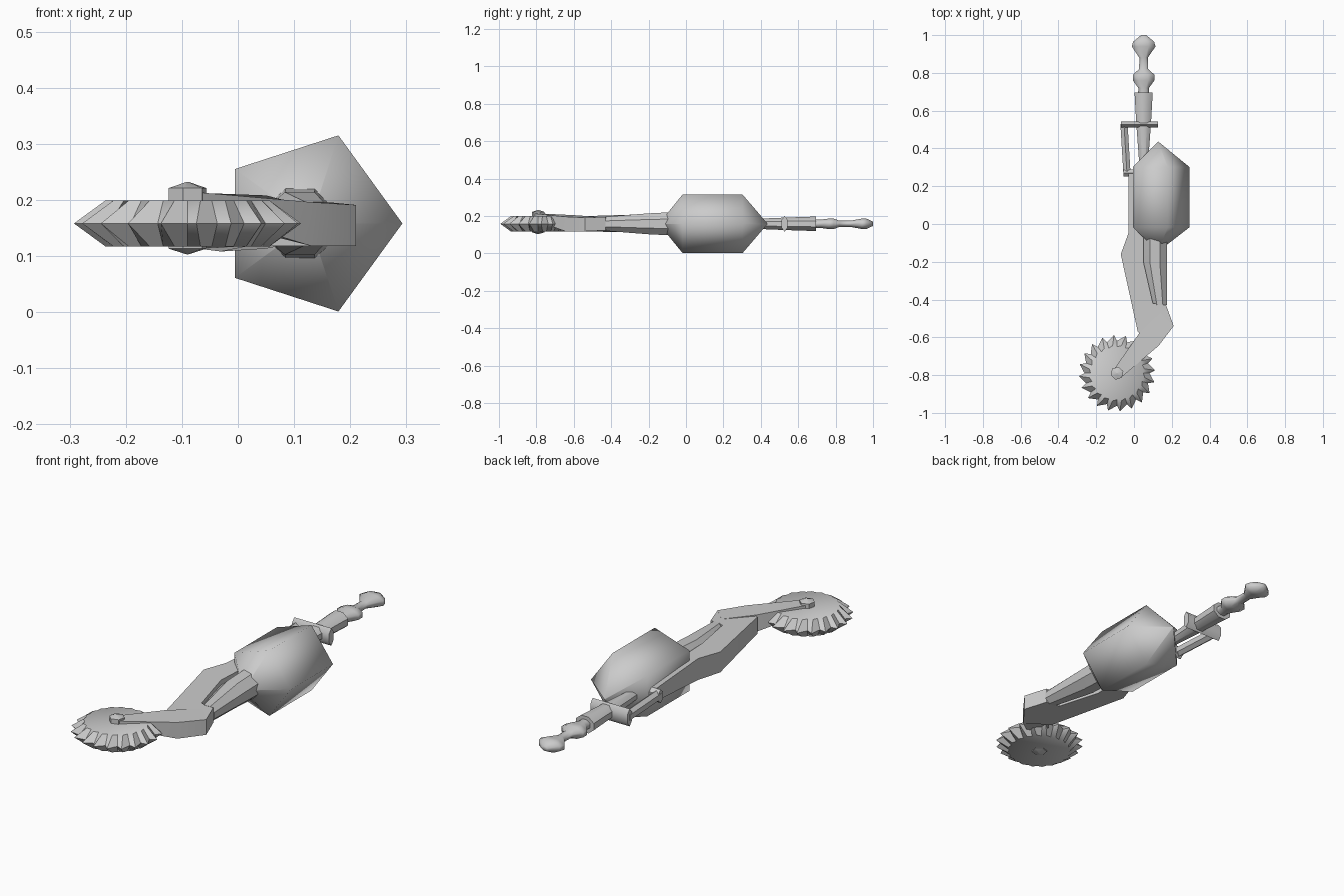
import bpy, bmesh, math
from mathutils import Vector

if "Cube" in bpy.data.objects:
    bpy.data.objects.remove(bpy.data.objects["Cube"])

Z = 0.158  # height of the weapon's middle plane
steel = bpy.data.materials.new("grey steel")
steel.diffuse_color = (0.6, 0.6, 0.6, 1)
steel.use_nodes = True
steel.node_tree.nodes["Principled BSDF"].inputs["Base Color"].default_value = steel.diffuse_color


def finish(name, bm, angle):
    bmesh.ops.recalc_face_normals(bm, faces=bm.faces)
    me = bpy.data.meshes.new(name)
    bm.to_mesh(me)
    bm.free()
    ob = bpy.data.objects.new(name, me)
    bpy.context.collection.objects.link(ob)
    me.materials.append(steel)
    bpy.ops.object.select_all(action='DESELECT')
    ob.select_set(True)
    bpy.context.view_layer.objects.active = ob
    bpy.ops.object.shade_smooth_by_angle(angle=math.radians(angle))
    return ob


def loft(name, rings, angle=40):
    """Skin equal-sized closed rings and cap the ends."""
    bm = bmesh.new()
    vs = [[bm.verts.new(p) for p in r] for r in rings]
    n = len(vs[0])
    for a, b in zip(vs, vs[1:]):
        for i in range(n):
            j = (i + 1) % n
            bm.faces.new((a[i], a[j], b[j], b[i]))
    bm.faces.new(vs[0])
    bm.faces.new(vs[-1])
    bmesh.ops.remove_doubles(bm, verts=bm.verts, dist=0.0001)
    return finish(name, bm, angle)


def ring_y(x, y, rx, rz, n, turn=0.0):
    return [(x + rx * math.cos(turn + math.tau * i / n), y,
             Z + rz * math.sin(turn + math.tau * i / n)) for i in range(n)]


def plate(name, pts, angle=40):
    """Outline of (x, y, half height below, half height above)."""
    return loft(name, [[(x, y, Z - lo) for x, y, lo, hi in pts],
                       [(x, y, Z + hi) for x, y, lo, hi in pts]], angle)


def rod(name, a, b, rx, rz, n=6):
    """Horizontal straight rod between two xy points."""
    a, b = Vector((*a, Z)), Vector((*b, Z))
    side = (b - a).cross(Vector((0, 0, 1))).normalized()
    rings = [[p + side * rx * math.cos(math.tau * (i + .5) / n)
              + Vector((0, 0, rz * math.sin(math.tau * (i + .5) / n)))
              for i in range(n)] for p in (a, b)]
    return loft(name, rings, 40)


# Five-sided engine body with pointed ends, shaded smooth
loft("engine_body", [ring_y(0.128, y, r, r, 5) for y, r in
                     [(-0.145, 0.001), (-0.018, 0.165), (0.302, 0.165), (0.436, 0.001)]], 180)

# Flat outer arm running to the elbow
plate("outer_arm", [(-0.03, 0.27, .03, .03), (-0.03, -0.05, .05, .053),
                    (-0.07, -0.16, .045, .053), (0.02, -0.57, .04, .04),
                    (0.13, -0.64, .04, .036), (0.21, -0.54, .04, .033),
                    (0.17, -0.43, .035, .037), (0.10, -0.42, .035, .037),
                    (0.05, -0.20, .045, .05), (0.05, 0.27, .03, .03)])

# Rounded inner arm, tapering from the body to the elbow
loft("inner_arm", [ring_y(x, y, rx * 1.08, rz * 1.08, 8, math.pi / 8) for x, y, rx, rz in
                   [(0.112, 0.0, .062, .066), (0.11, -0.20, .064, .056),
                    (0.137, -0.43, .038, .038)]], 40)

# Forearm reaching over the blade to the hub
plate("forearm", [(0.21, -0.54, .04, .033), (0.13, -0.645, .04, .038),
                  (-0.065, -0.81, -.02, .055), (-0.11, -0.775, -.02, .055),
                  (0.03, -0.575, .036, .045), (0.14, -0.47, .036, .036)])

# Saw blade: flat middle, bevelled rim with leaning teeth
CX, CY, TEETH = -0.09, -0.79, 20


def blade_ring(r_tip, r_notch, z, lean):
    pts = []
    for i in range(TEETH):
        for r, t in ((r_notch, 0.0), (r_tip, lean)):
            a = math.tau * (i + t) / TEETH
            pts.append((CX + r * math.cos(a), CY + r * math.sin(a), Z + z))
    return pts


loft("saw_blade", [blade_ring(.148, .140, -.041, .5), blade_ring(.203, .172, 0, .25),
                   blade_ring(.148, .140, .041, .5)], 50)

# Hub bolt through the blade
loft("hub_bolt", [[(CX + r * math.cos(math.tau * i / 6 + .3),
                    CY + r * math.sin(math.tau * i / 6 + .3), z) for i in range(6)]
                  for r, z in [(.002, .103), (.035, .113), (.035, .221), (.002, .232)]], 30)

# Rear handle: tapered grip, then two knobs
GX = 0.051
loft("grip", [ring_y(GX, y, rx, rz, 8, math.pi / 8) for y, rx, rz in
              [(0.28, .022, .025), (0.53, .042, .036), (0.695, .052, .042)]], 40)
loft("grip_knobs", [ring_y(GX, y, rx, rz, 8, math.pi / 8) for y, rx, rz in
                    [(0.68, .032, .026), (0.72, .030, .024), (0.76, .062, .030),
                     (0.79, .062, .030), (0.82, .026, .018), (0.88, .024, .018),
                     (0.94, .068, .030), (0.965, .060, .030), (1.0, .015, .012)]], 60)

# Hand guard: collar across the grip, side rod, short link to the body
rod("guard_collar", (-0.07, 0.527), (0.127, 0.527), 0.019, 0.042)
rod("guard_rod", (-0.053, 0.53), (-0.037, 0.265), 0.022, 0.026)
rod("guard_link", (-0.055, 0.27), (0.02, 0.27), 0.021, 0.032)
